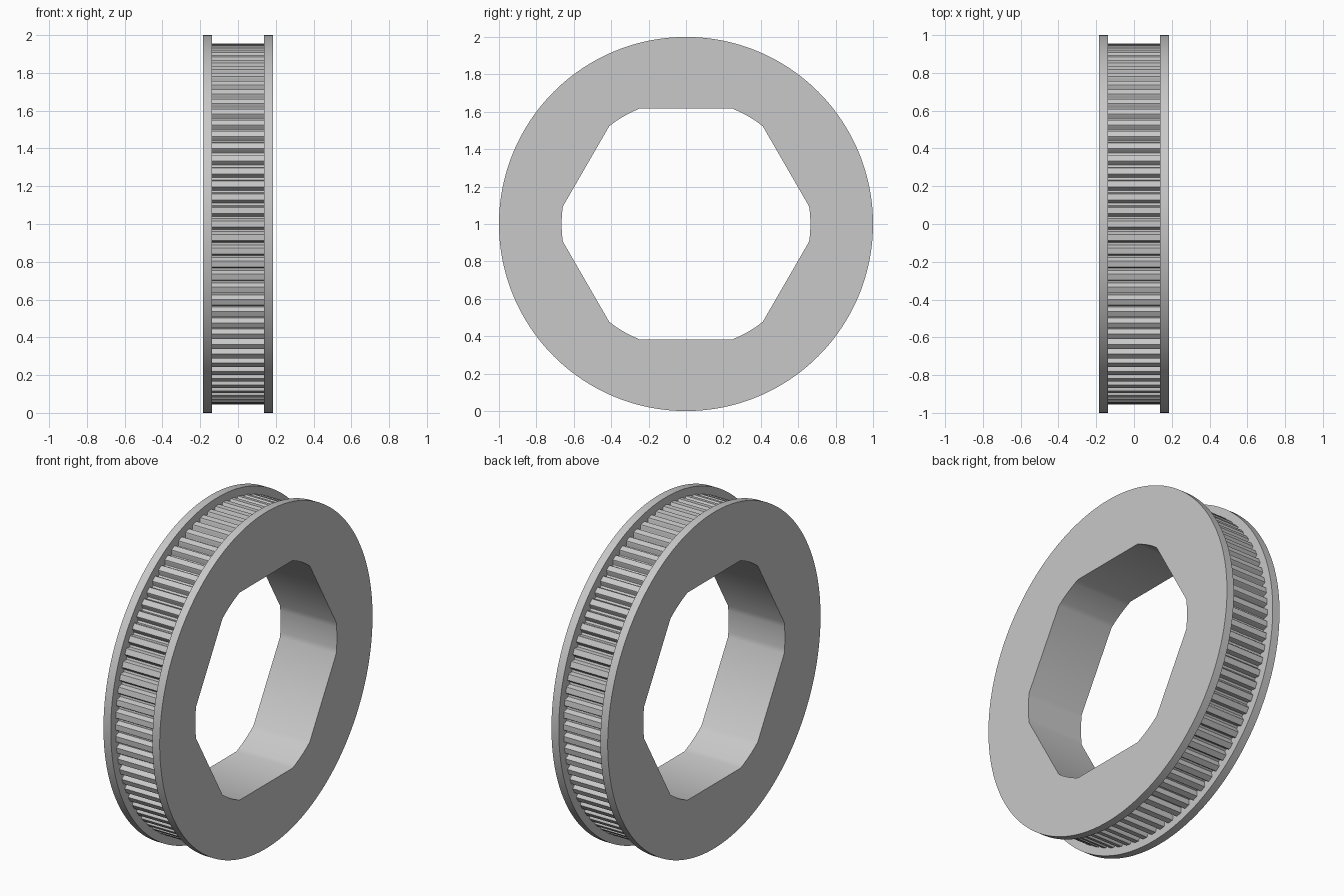
import bpy
import bmesh
from math import acos, cos, pi, radians, sin

cube = bpy.data.objects.get("Cube")
if cube:
    bpy.data.objects.remove(cube, do_unlink=True)

HALF_WIDTH = 0.185      # outside of the flanges
TRACK_HALF = 0.137      # inside of the flanges
FLANGE_R = 1.0
TOOTH_R = 0.955
GROOVE_DEPTH = 0.028
TEETH = 84
HEX_APOTHEM = 0.617
BORE_R = 0.665


def polar(radius, angle):
    return radius * cos(angle), radius * sin(angle)


def circle_profile(radius, count):
    return [polar(radius, 2 * pi * i / count) for i in range(count)]


def tooth_profile():
    # One pitch: flat tooth crest, then a rounded groove
    pitch = 2 * pi / TEETH
    shape = [(-0.23, 0), (0.23, 0), (0.29, 0.2), (0.33, 0.65),
             (0.41, 1), (0.59, 1), (0.67, 0.65), (0.71, 0.2)]
    return [polar(TOOTH_R - GROOVE_DEPTH * depth, (i + step) * pitch)
            for i in range(TEETH) for step, depth in shape]


def bore_profile(arc_steps=6):
    # Hexagon with flats at top and bottom, corners rounded by a circle
    half_flat = acos(HEX_APOTHEM / BORE_R)
    arc = pi / 3 - 2 * half_flat
    points = []
    for side in range(6):
        start = pi / 6 + side * pi / 3 + half_flat
        points += [polar(BORE_R, start + arc * k / arc_steps)
                   for k in range(arc_steps + 1)]
    return points


bm = bmesh.new()


def add_loop(profile, x):
    verts = [bm.verts.new((x, y, z + 1)) for y, z in profile]
    edges = [bm.edges.new((v, verts[i - 1])) for i, v in enumerate(verts)]
    return verts, edges


def wall(a, b):
    for i in range(len(a[0])):
        bm.faces.new((a[0][i - 1], a[0][i], b[0][i], b[0][i - 1]))


def annulus(outer, inner):
    bmesh.ops.triangle_fill(bm, edges=outer[1] + inner[1], use_beauty=True)


rim, teeth, bore = circle_profile(FLANGE_R, 192), tooth_profile(), bore_profile()
tooth_loops, bore_loops = [], []
for side in (-1, 1):
    # Flange: outer face, rim and inner face
    rim_out = add_loop(rim, side * HALF_WIDTH)
    rim_in = add_loop(rim, side * TRACK_HALF)
    bore_loops.append(add_loop(bore, side * HALF_WIDTH))
    tooth_loops.append(add_loop(teeth, side * TRACK_HALF))
    annulus(rim_out, bore_loops[-1])
    annulus(rim_in, tooth_loops[-1])
    wall(rim_out, rim_in)

# Toothed track and bore through the middle
wall(*tooth_loops)
wall(*bore_loops)
bmesh.ops.recalc_face_normals(bm, faces=bm.faces[:])

mesh = bpy.data.meshes.new("toothed_pulley")
bm.to_mesh(mesh)
bm.free()
pulley = bpy.data.objects.new("toothed_pulley", mesh)
bpy.context.collection.objects.link(pulley)

# Plain grey material
grey = bpy.data.materials.new("plain_grey")
grey.use_nodes = True
colour = (0.58, 0.58, 0.58, 1)
grey.diffuse_color = colour
grey.node_tree.nodes["Principled BSDF"].inputs["Base Color"].default_value = colour
mesh.materials.append(grey)

bpy.ops.object.select_all(action="DESELECT")
pulley.select_set(True)
bpy.context.view_layer.objects.active = pulley
bpy.ops.object.shade_smooth_by_angle(angle=radians(30))
